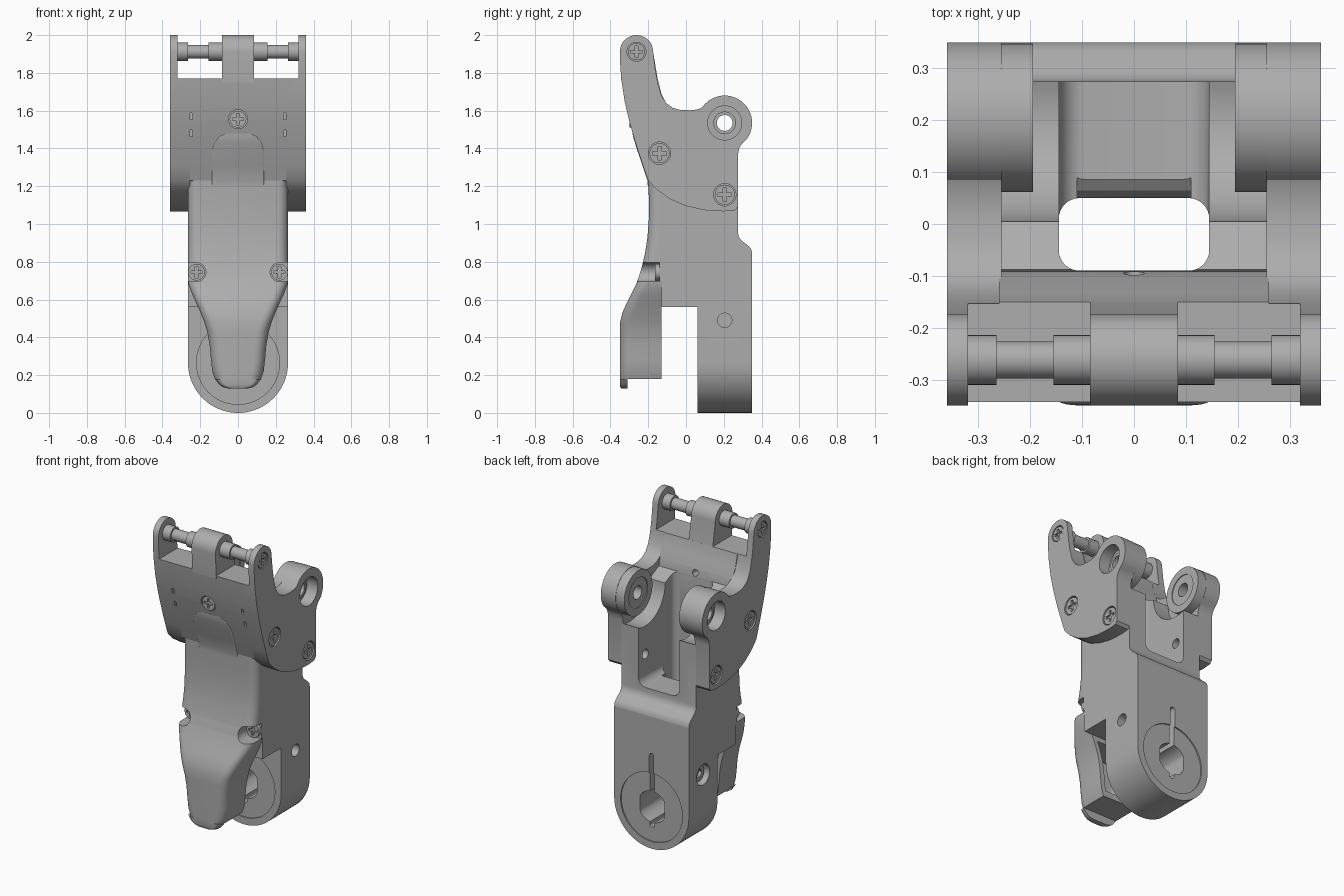
import bpy, bmesh
from math import sin, cos, radians
from mathutils import Matrix, Vector

cube = bpy.data.objects.get("Cube")
if cube:
    bpy.data.objects.remove(cube, do_unlink=True)

metal = bpy.data.materials.new("satin_grey")
metal.use_nodes = True
metal.diffuse_color = (0.42, 0.42, 0.42, 1)
metal.node_tree.nodes["Principled BSDF"].inputs["Base Color"].default_value = metal.diffuse_color

parts = []
PLACE = {"x": lambda u, v, t: (t, u, v), "y": lambda u, v, t: (u, t, v), "z": lambda u, v, t: (u, v, t)}


def skin(name, rings):
    """Skin closed rings of points and cap both ends."""
    bm = bmesh.new()
    rows = [[bm.verts.new(p) for p in ring] for ring in rings]
    for a, b in zip(rows, rows[1:]):
        for i in range(len(a)):
            j = (i + 1) % len(a)
            bm.faces.new((a[i], a[j], b[j], b[i]))
    bm.faces.new(rows[0])
    bm.faces.new(rows[-1])
    bmesh.ops.recalc_face_normals(bm, faces=bm.faces)
    mesh = bpy.data.meshes.new(name)
    bm.to_mesh(mesh)
    bm.free()
    mesh.materials.append(metal)
    ob = bpy.data.objects.new(name, mesh)
    bpy.context.scene.collection.objects.link(ob)
    parts.append(ob)
    return ob


def prism(name, pts, axis, a, b):
    return skin(name, [[PLACE[axis](u, v, t) for u, v in pts] for t in (a, b)])


def arc(cu, cv, r, a0, a1, n=16):
    steps = [radians(a0 + (a1 - a0) * i / n) for i in range(n + 1)]
    return [(cu + r * cos(t), cv + r * sin(t)) for t in steps]


def cyl(name, axis, cu, cv, r, a, b, n=48):
    return prism(name, arc(cu, cv, r, 0, 360, n)[:-1], axis, a, b)


def rect(u0, u1, v0, v1, r=0.0):
    if not r:
        return [(u0, v0), (u1, v0), (u1, v1), (u0, v1)]
    return (arc(u0 + r, v0 + r, r, 180, 270, 8) + arc(u1 - r, v0 + r, r, 270, 360, 8)
            + arc(u1 - r, v1 - r, r, 0, 90, 8) + arc(u0 + r, v1 - r, r, 90, 180, 8))


def loft(name, stations, rmax):
    """Stack of sections (z, half width, front y, back y) with rounded front corners."""
    rings = []
    for z, w, f, b in stations:
        r = min(rmax, w * 0.7, (b - f) * 0.8)
        sec = [(-w, b)] + arc(r - w, f + r, r, 180, 270, 8) + arc(w - r, f + r, r, 270, 360, 8) + [(w, b)]
        rings.append([(x, y, z) for x, y in sec])
    return skin(name, rings)


def cut(ob, *tools):
    for tool in tools:
        mod = ob.modifiers.new("cut", "BOOLEAN")
        mod.operation, mod.solver, mod.object = "DIFFERENCE", "EXACT", tool
        bpy.context.view_layer.update()
        mesh = bpy.data.meshes.new_from_object(ob.evaluated_get(bpy.context.evaluated_depsgraph_get()))
        ob.modifiers.clear()
        ob.data = mesh
        parts.remove(tool)
        bpy.data.objects.remove(tool, do_unlink=True)
    return ob


def mirror(ob):
    """Add the matching part on the other side."""
    twin = ob.copy()
    twin.data = ob.data.copy()
    twin.data.transform(Matrix.Scale(-1, 4, (1, 0, 0)))
    twin.data.flip_normals()
    twin.name = "other_" + ob.name
    bpy.context.scene.collection.objects.link(twin)
    parts.append(twin)


def screw(name, loc, facing, r, hexed=False):
    head = cyl(name, "z", 0, 0, r, -0.03, 0, 32)
    if hexed:
        cut(head, cyl("socket", "z", 0, 0, r * 0.55, -0.02, 0.01, 6))
    else:
        w, l = r * 0.17, r * 0.68
        cut(head, prism("slot", [(-w, -l), (w, -l), (w, -w), (l, -w), (l, w), (w, w), (w, l),
                                 (-w, l), (-w, w), (-l, w), (-l, -w), (-w, -w)], "z", -0.012, 0.01))
    turn = Vector(facing).to_track_quat("Z", "Y").to_matrix().to_4x4()
    head.data.transform(Matrix.Translation(loc) @ turn)
    return head


EAR, PIN = (0.205, 1.535), (-0.262, 1.912)
SIDE_SCREWS = [(-0.14, 1.375), (0.205, 1.155)]
front = [(-0.35, 1.87), (-0.343, 1.77), (-0.325, 1.65), (-0.302, 1.55), (-0.278, 1.465),
         (-0.255, 1.39), (-0.228, 1.31), (-0.2, 1.23)]

# Side plates with ears, thinned at the top
outline = ([(0.275, 1.09), (0.275, 1.37), (0.283, 1.405), (0.3, 1.43)] + arc(*EAR, 0.145, -36, 146, 32)
           + [(0.06, 1.606), (0.02, 1.602), (-0.03, 1.604), (-0.07, 1.615), (-0.105, 1.64), (-0.13, 1.68),
              (-0.148, 1.74), (-0.163, 1.82)] + arc(*PIN, 0.088, 0, 180, 24) + front
           + [(-0.15, 1.178), (-0.08, 1.13), (0, 1.095), (0.1, 1.073), (0.2, 1.067), (0.26, 1.072)])
plate = prism("side_plate", outline, "x", 0.255, 0.36)
cut(plate, prism("c", rect(-0.5, -0.05, 1.77, 2.1), "x", 0.2, 0.32),
    cyl("c", "x", *EAR, 0.042, 0.2, 0.4), cyl("c", "x", *EAR, 0.09, 0.285, 0.4),
    cyl("c", "x", *PIN, 0.05, 0.345, 0.4),
    *[cyl("c", "x", y, z, 0.059, 0.33, 0.4) for y, z in SIDE_SCREWS])
mirror(plate)

# Ear bosses and inner bearing rings
boss = cyl("ear_boss", "x", *EAR, 0.143, 0.195, 0.256)
cut(boss, cyl("c", "x", *EAR, 0.042, 0.1, 0.4), cyl("c", "x", *EAR, 0.095, 0.1, 0.2))
mirror(boss)
ring = cyl("bearing_ring", "x", *EAR, 0.06, 0.28, 0.3)
cut(ring, cyl("c", "x", *EAR, 0.042, 0.1, 0.4))
mirror(ring)

# Front wall joining the plates
wall = prism("front_wall", front[1:] + [(-0.12, 1.22), (-0.09, 1.35), (-0.09, 1.57), (-0.1, 1.63),
             (-0.13, 1.69), (-0.15, 1.77)], "x", -0.26, 0.26)
cut(wall, cyl("c", "y", 0, 1.555, 0.05, -0.5, -0.27), cyl("c", "y", 0, 1.6, 0.02, -0.14, 0),
    *[prism("c", rect(x - 0.008, x + 0.008, z - 0.018, z + 0.018, 0.007), "y", -0.5, -0.2)
      for x in (-0.26 + 0.012, 0.26 - 0.012) for z in (1.48, 1.57)])

# Centre lug and the pin with its collars
prism("centre_lug", arc(*PIN, 0.088, 0, 180, 24) + [(-0.342, 1.75), (-0.147, 1.75)], "x", -0.085, 0.085)
cyl("pin", "x", *PIN, 0.036, -0.335, 0.335, 32)
for a, b in ((0.08, 0.155), (0.265, 0.325)):
    mirror(cyl("pin_collar", "x", *PIN, 0.048, a, b, 32))

# Main body: two arms around a vertical slot, hollowed below the ears
body = prism("main_body", [(-0.13, 0.56), (0.06, 0.56), (0.06, 0.845), (0.35, 0.845), (0.346, 0.865),
             (0.333, 0.882), (0.295, 0.912), (0.28, 0.93), (0.275, 0.955)] + arc(*EAR, 0.2, -69.5, -180, 24)
             + [(-0.05, 1.56), (-0.088, 1.58), (-0.2, 1.45), (-0.18, 1.25), (-0.13, 1.2)], "x", -0.265, 0.265)
cut(body, prism("c", rect(-0.145, 0.145, -0.09, 0.05, 0.04), "z", 0.4, 1.9),
    prism("c", rect(-0.145, 0.145, 0.98, 1.9, 0.05), "y", -0.02, 0.5),
    prism("c", [(0.02, 0.9), (0.05, 0.93), (0.065, 0.965), (0.1, 0.99), (0.02, 1.05)], "x", -0.11, 0.11),
    cyl("c", "x", 0.205, 1.155, 0.03, -0.25, 0.25))

# Clamp foot with a keyed bore, slit and cross bolt
clamp = prism("clamp_foot", arc(0, 0.265, 0.265, 180, 360, 40) + [(0.265, 0.845), (-0.265, 0.845)], "y", 0.06, 0.35)
bore = [(max(-0.088, min(0.088, x)), z) for x, z in arc(0, 0.265, 0.1, 0, 360, 40)[:-1]]
cut(clamp, cyl("c", "y", 0, 0.265, 0.22, 0.342, 0.4), cyl("c", "y", 0, 0.265, 0.22, 0, 0.068),
    prism("c", bore, "y", 0, 0.4),
    prism("c", rect(-0.016, 0.016, 0.135, 0.61, 0.014), "y", 0, 0.4),
    cyl("c", "x", 0.205, 0.49, 0.038, 0.15, 0.4), cyl("c", "x", 0.205, 0.49, 0.066, -0.4, -0.2))
screw("clamp_bolt", (-0.235, 0.205, 0.49), (-1, 0, 0), 0.052, True)

# Front cover with a hollow toe
toe = [(0.18, 0.122, -0.35), (0.22, 0.136, -0.35), (0.28, 0.143, -0.35), (0.36, 0.15, -0.35), (0.43, 0.163, -0.35),
       (0.48, 0.178, -0.349), (0.53, 0.198, -0.337), (0.58, 0.22, -0.315), (0.63, 0.243, -0.289)]
lip = [(0.13, 0.055, -0.345), (0.137, 0.08, -0.348), (0.15, 0.1, -0.35), (0.18, 0.122, -0.35)]
upper = [(0.68, 0.262, -0.265), (0.72, 0.265, -0.25), (0.78, 0.265, -0.232), (0.85, 0.265, -0.216),
         (0.93, 0.265, -0.204), (1.02, 0.265, -0.197), (1.12, 0.265, -0.196), (1.23, 0.265, -0.2)]
cover = loft("front_cover", [s + (-0.31,) for s in lip] + [s + (-0.13,) for s in toe + upper], 0.06)
notch = arc(0.22, 0.745, 0.05, 90, 270) + [(0.32, 0.695), (0.32, 0.795)]
cut(cover, loft("c", [(z, w - 0.03, f + 0.035, -0.1) for z, w, f in toe[1:7]], 0.04),
    prism("c", notch, "y", -0.4, -0.14), prism("c", [(-x, z) for x, z in notch], "y", -0.4, -0.14))

# Tongue of the cover running up into the front wall
loft("cover_tongue", [(1.2, 0.14, -0.202, -0.15), (1.23, 0.14, -0.204, -0.15), (1.31, 0.14, -0.231, -0.15),
                      (1.39, 0.14, -0.258, -0.15), (1.43, 0.127, -0.27, -0.15), (1.465, 0.1, -0.281, -0.15),
                      (1.48, 0.07, -0.283, -0.15)], 0.012)

# Cross-head screws
mirror(screw("cover_screw", (0.22, -0.165, 0.745), (0, -1, 0), 0.044))
mirror(screw("pin_screw", (0.357, *PIN), (1, 0, 0), 0.045))
for y, z in SIDE_SCREWS:
    mirror(screw("side_screw", (0.355, y, z), (1, 0, 0), 0.053))
screw("front_screw", (0, -0.3, 1.555), (0, -1, 0), 0.044)

# Smooth shading with sharp edges kept
bpy.ops.object.select_all(action="DESELECT")
for ob in parts:
    ob.select_set(True)
bpy.context.view_layer.objects.active = parts[0]
bpy.ops.object.shade_smooth_by_angle(angle=radians(30))
